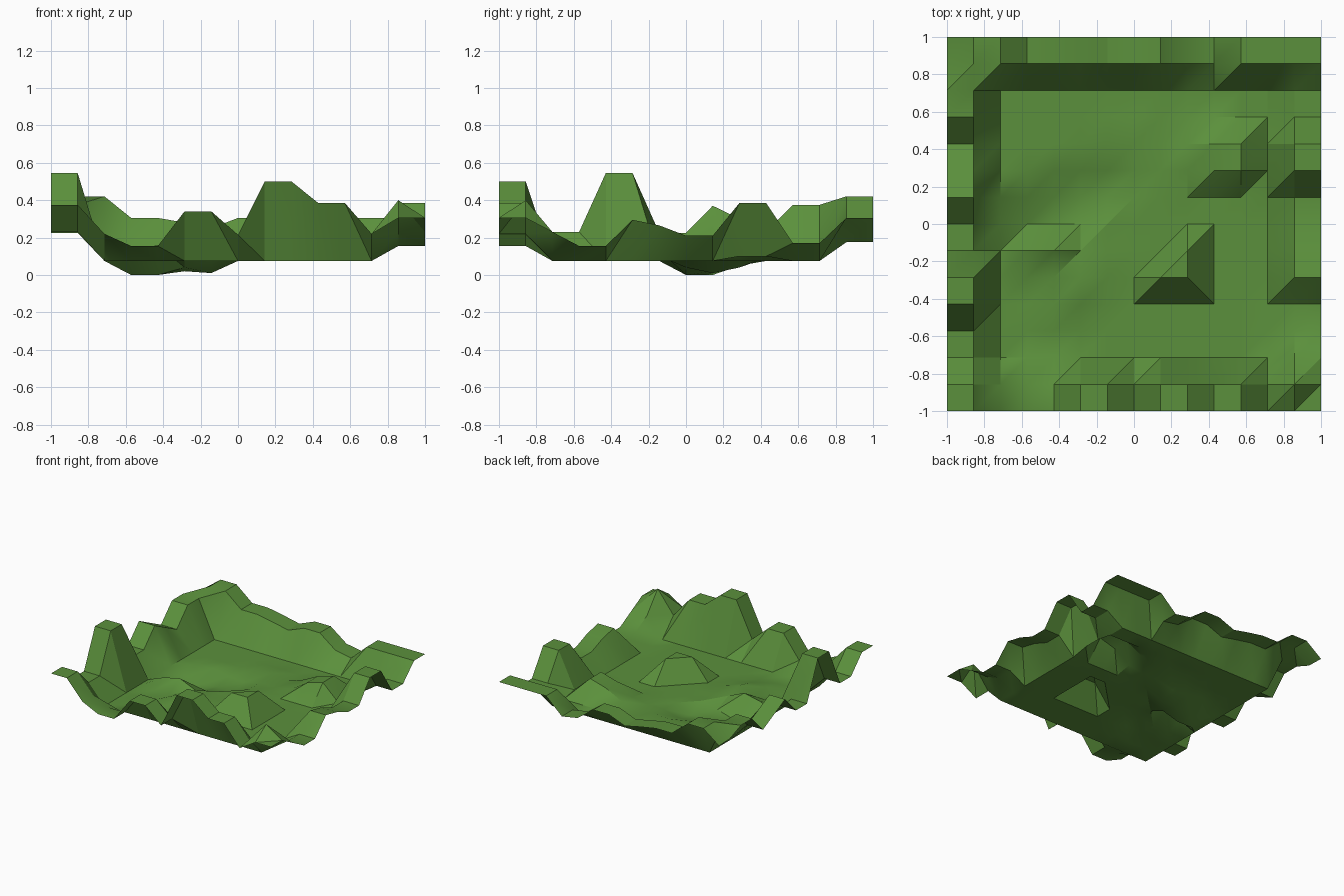
import bpy, bmesh

if "Cube" in bpy.data.objects:
    bpy.data.objects.remove(bpy.data.objects["Cube"])

N = 15                      # grid points per side
STEP = 2 / (N - 1)
FLOOR = 0.075

# Rim profiles, left to right or front to back
front = [.375, .375, .22, .155, .155, .34, .34, .215, .50, .50, .385, .385, .22, .305, .305]
back = [.315, .42, .42, .305, .305, .28, .25, .305, .305, .20, .175, .305, .305, .305, .305]
left = [.375, .375, .23, .23, .545, .545, .225, .225, .37, .30, .23, .375, .375, .32, .315]
right = [.305, .305, .23, .155, .155, .295, .265, .21, .21, .385, .385, .17, .17, .305, .305]

# Inner plain: two hills, a shallow pit and small ripples
plain = {(8, 5): .25, (9, 5): .25, (9, 6): .25,
         (10, 9): .19, (11, 9): .23, (10, 10): .19, (11, 10): .23,
         (9, 9): .10, (9, 10): .12, (12, 9): .10, (12, 10): .10}
plain.update({(3, 7): 0, (4, 7): 0, (4, 8): 0, (5, 8): .02, (6, 8): .01,
              (5, 7): .04, (5, 9): .05, (6, 9): .04, (3, 8): .03,
              (3, 6): .13, (4, 6): .16, (5, 6): .10, (5, 5): .13, (4, 5): .08,
              (4, 4): .10, (5, 4): .10, (6, 5): .09, (6, 10): .09, (7, 10): .10})


def height(i, j):
    if (i, j) == (13, 1):   # raised front right corner
        return 0.40
    if j <= 1:
        return front[i]
    if j >= N - 2 and i >= 1:
        return back[i]
    if i <= 1:
        return left[j]
    if i >= N - 2:
        return right[j]
    return plain.get((i, j), FLOOR)


# Terrain sheet, cells split along one diagonal except at the hill's outer corner
bm = bmesh.new()
v = [[bm.verts.new((-1 + i * STEP, -1 + j * STEP, height(i, j)))
      for j in range(N)] for i in range(N)]
for i in range(N - 1):
    for j in range(N - 1):
        a, b, c, d = v[i][j], v[i + 1][j], v[i + 1][j + 1], v[i][j + 1]
        if (i, j) == (9, 4):
            a, b, c, d = b, c, d, a
        bm.faces.new((a, b, c))
        bm.faces.new((a, c, d))

mesh = bpy.data.meshes.new("terrain")
bm.to_mesh(mesh)
bm.free()
terrain = bpy.data.objects.new("terrain", mesh)
bpy.context.collection.objects.link(terrain)

# Grass colour
grass = bpy.data.materials.new("grass_green")
grass.diffuse_color = (0.105, 0.28, 0.045, 1)
grass.use_nodes = True
grass.node_tree.nodes["Principled BSDF"].inputs["Base Color"].default_value = grass.diffuse_color
mesh.materials.append(grass)

# Soft ground with sharp ridges
bpy.context.view_layer.objects.active = terrain
terrain.select_set(True)
bpy.ops.object.shade_smooth_by_angle(angle=0.5236)
